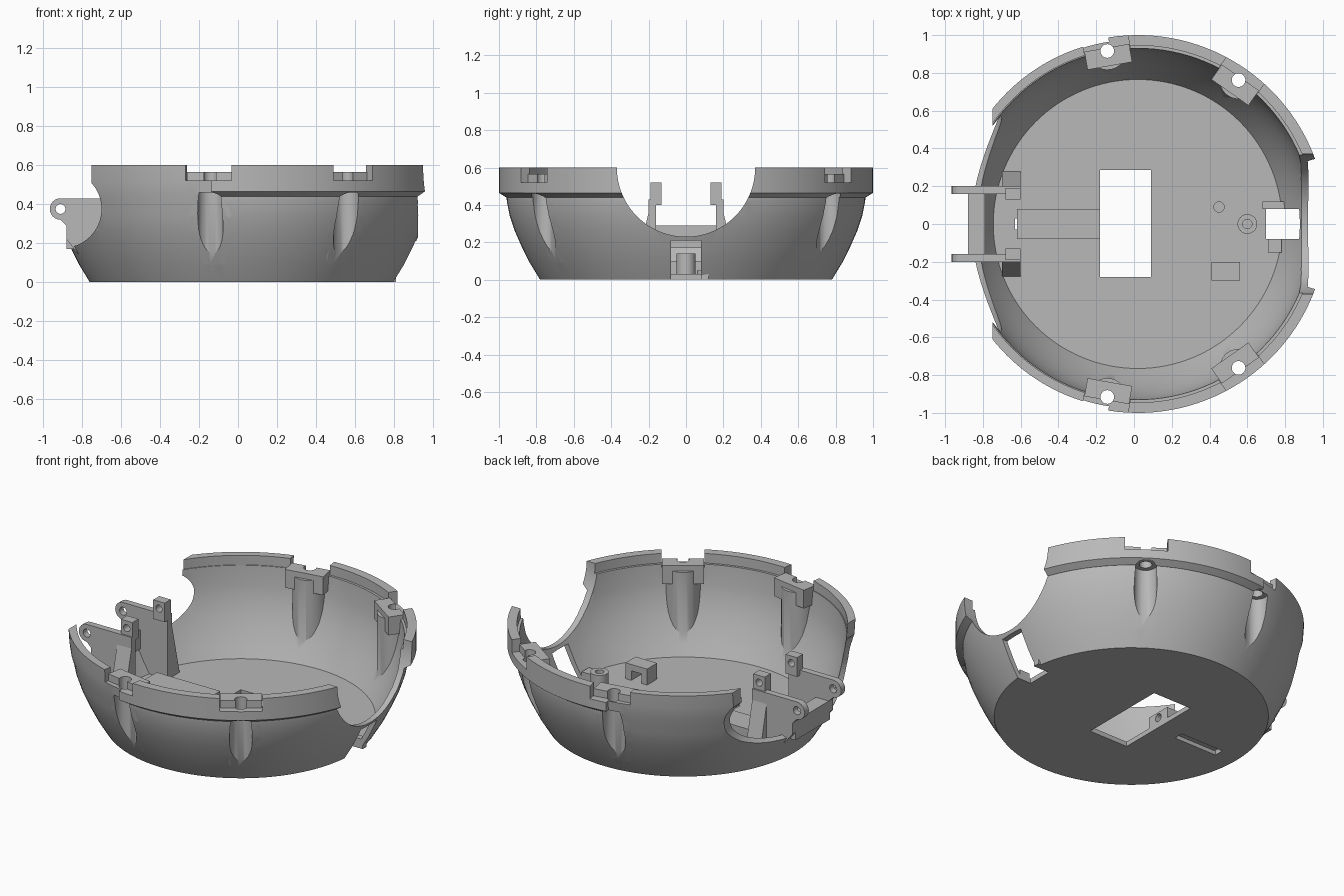
import bpy, bmesh
from math import sin, cos, pi, radians
from mathutils import Vector, Matrix

cube = bpy.data.objects.get("Cube")
if cube:
    bpy.data.objects.remove(cube, do_unlink=True)

grey = bpy.data.materials.new("light grey plastic")
grey.use_nodes = True
grey.diffuse_color = (0.48, 0.48, 0.48, 1)
grey.node_tree.nodes["Principled BSDF"].inputs["Base Color"].default_value = (0.48, 0.48, 0.48, 1)

CX = 0.02  # axis of the bowl


def finish(name, bm):
    bmesh.ops.recalc_face_normals(bm, faces=bm.faces)
    mesh = bpy.data.meshes.new(name)
    bm.to_mesh(mesh)
    bm.free()
    mesh.materials.append(grey)
    ob = bpy.data.objects.new(name, mesh)
    bpy.context.collection.objects.link(ob)
    return ob


def prism(name, pts, axis, lo, hi):
    """Extrude a 2D outline along an axis; the outline uses the other two axes in order."""
    bm = bmesh.new()

    def ring(h):
        out = []
        for p in pts:
            c = list(p)
            c.insert("xyz".index(axis), h)
            out.append(bm.verts.new(c))
        return out
    a, b = ring(lo), ring(hi)
    bm.faces.new(a)
    bm.faces.new(b[::-1])
    n = len(pts)
    for i in range(n):
        j = (i + 1) % n
        bm.faces.new((a[i], b[i], b[j], a[j]))
    return finish(name, bm)


def box(name, x, y, z):
    return prism(name, [(x[0], y[0]), (x[1], y[0]), (x[1], y[1]), (x[0], y[1])], "z", *z)


def cyl(name, centre, r, axis, lo, hi, n=32):
    pts = [(centre[0] + r * cos(2 * pi * i / n), centre[1] + r * sin(2 * pi * i / n)) for i in range(n)]
    return prism(name, pts, axis, lo, hi)


def lathe(name, profile, n=128):
    """Solid of revolution with flat ends."""
    bm = bmesh.new()
    rings = [[bm.verts.new((CX + r * cos(2 * pi * i / n), r * sin(2 * pi * i / n), z))
              for i in range(n)] for r, z in profile]
    for a, b in zip(rings, rings[1:]):
        for i in range(n):
            j = (i + 1) % n
            bm.faces.new((a[i], a[j], b[j], b[i]))
    bm.faces.new(rings[0])
    bm.faces.new(rings[-1])
    return finish(name, bm)


def sector(name, profile, start, end, n=72):
    """Closed profile swept part of the way round the bowl axis."""
    bm = bmesh.new()
    angles = [radians(start + (end - start) * i / n) for i in range(n + 1)]
    rings = [[bm.verts.new((CX + r * cos(t), r * sin(t), z)) for r, z in profile] for t in angles]
    m = len(profile)
    for a, b in zip(rings, rings[1:]):
        for i in range(m):
            j = (i + 1) % m
            bm.faces.new((a[i], a[j], b[j], b[i]))
    bm.faces.new(rings[0])
    bm.faces.new(rings[-1])
    return finish(name, bm)


def combine(target, tool, op="DIFFERENCE"):
    mod = target.modifiers.new("bool", "BOOLEAN")
    mod.operation, mod.solver, mod.object = op, "EXACT", tool
    with bpy.context.temp_override(object=target, active_object=target):
        bpy.ops.object.modifier_apply(modifier="bool")
    bpy.data.objects.remove(tool, do_unlink=True)
    return target


def placed(ob, angle):
    ob.data.transform(Matrix.Translation((CX, 0, 0)) @ Matrix.Rotation(radians(angle), 4, "Z"))
    return ob


# Bowl: outer hull minus cavity
OUTER = [(0.78, 0), (0.835, 0.09), (0.88, 0.18), (0.915, 0.26), (0.942, 0.34), (0.958, 0.42), (0.965, 0.54)]
INNER = [(0.765, 0.03), (0.805, 0.1), (0.845, 0.18), (0.88, 0.26), (0.905, 0.34), (0.922, 0.42),
         (0.93, 0.54), (0.93, 0.7)]
body = lathe("bowl", OUTER)
combine(body, lathe("cavity", INNER))

# Stepped lip on one side, smooth raised rim on the other
lip = [(0.945, 0.44), (0.962, 0.44), (1.0, 0.465), (1.0, 0.6), (0.945, 0.6)]
combine(body, sector("lip", lip, -99, 99), "UNION")
rim = [(0.935, 0.38), (0.945, 0.37), (0.968, 0.45), (0.977, 0.52), (0.982, 0.6), (0.935, 0.6)]
combine(body, sector("rim", rim, 98.5, 261.5), "UNION")

# Screw columns: inner bulge, rim notch, mounting block, outer recess and screw hole
BOSSES = (100, 55, -55, -100)
R = 0.93
for a in BOSSES:
    bulge = placed(cyl("bulge", (R, 0), 0.1, "z", 0.04, 0.53), a)
    combine(bulge, lathe("hull", OUTER), "INTERSECT")
    combine(body, bulge, "UNION")
for a in BOSSES:
    combine(body, placed(box("notch", (0.9, 1.1), (-0.122, 0.122), (0.52, 0.8)), a))
    combine(body, placed(box("block", (0.85, 0.947), (-0.12, 0.12), (0.45, 0.565)), a), "UNION")
    combine(body, placed(cyl("recess", (R, 0), 0.065, "z", 0.06, 0.46), a))
    combine(body, placed(cyl("screw_hole", (R, 0), 0.036, "z", 0.4, 0.8), a))

# Openings in the bowl
for cut in (
    cyl("port", (0, 0.6), 0.37, "x", 0.3, 1.3, 96),
    cyl("bite", (-0.9, 0.375), 0.2, "y", -1.2, 1.2, 64),
    box("rim_gap", (-1.2, -0.75), (-1.2, 1.2), (0.5, 0.8)),
    box("cable_slot", (0.7, 0.92), (-0.08, 0.08), (-0.1, 0.21)),
    box("floor_window", (-0.18, 0.09), (-0.28, 0.285), (-0.1, 0.1)),
    box("floor_slot", (-0.63, -0.33), (-0.03, 0.03), (-0.1, 0.1)),
):
    combine(body, cut)

# Floor fittings
cover = box("channel_cover", (-0.62, -0.18), (-0.08, 0.08), (0.025, 0.1))
combine(cover, cyl("cover_hole", (0, 0.065), 0.025, "x", -0.25, -0.1))
post = cyl("post", (0.6, 0), 0.052, "z", 0.02, 0.14)
combine(post, cyl("post_bore", (0.6, 0), 0.025, "z", 0.06, 0.3))
cyl("small_stud", (0.45, 0.09), 0.03, "z", 0.02, 0.05)
clip = box("clip", (0.41, 0.56), (-0.3, -0.2), (0.02, 0.13))
combine(clip, box("clip_gap", (0.45, 0.52), (-0.4, -0.1), (0.03, 0.09)))
box("slot_guide_back", (0.68, 0.81), (0.08, 0.12), (0, 0.06))
box("slot_guide_front", (0.71, 0.78), (-0.15, -0.08), (0, 0.06))

# Hinge bracket
TIP = (-0.91, 0.375)
arc = [(TIP[0] + 0.055 * cos(t), TIP[1] + 0.055 * sin(t))
       for t in [pi / 2 + pi * i / 12 for i in range(13)]]
outline = arc + [(-0.88, 0.29), (-0.88, 0.22), (-0.72, 0.02), (-0.6, 0.02), (-0.6, 0.43)]
for side, s in (("left", 1), ("right", -1)):
    # the bracket's two cheeks lie on the back and front sides
    label = "back" if s == 1 else "front"

    def span(lo, hi):
        return sorted((s * lo, s * hi))
    arm = prism(label + "_hinge_arm", outline, "y", *span(0.16, 0.2))
    combine(arm, cyl("pin_hole", TIP, 0.025, "y", -0.4, 0.4))
    lug = box(label + "_hinge_lug", (-0.68, -0.6), span(0.13, 0.19), (0.4, 0.52))
    combine(lug, cyl("lug_hole", (-0.64, 0.475), 0.022, "y", -0.4, 0.4))
    prism(label + "_gusset", [(s * 0.19, 0.02), (s * 0.28, 0.02), (s * 0.2, 0.36), (s * 0.19, 0.36)],
          "x", -0.7, -0.6)
box("hinge_crossbar", (-0.88, -0.79), (-0.17, 0.17), (0.17, 0.29))

# Smooth the curved surfaces, keep hard edges
for ob in bpy.context.view_layer.objects:
    ob.select_set(ob.type == "MESH")
bpy.context.view_layer.objects.active = body
bpy.ops.object.shade_smooth_by_angle(angle=radians(30))
